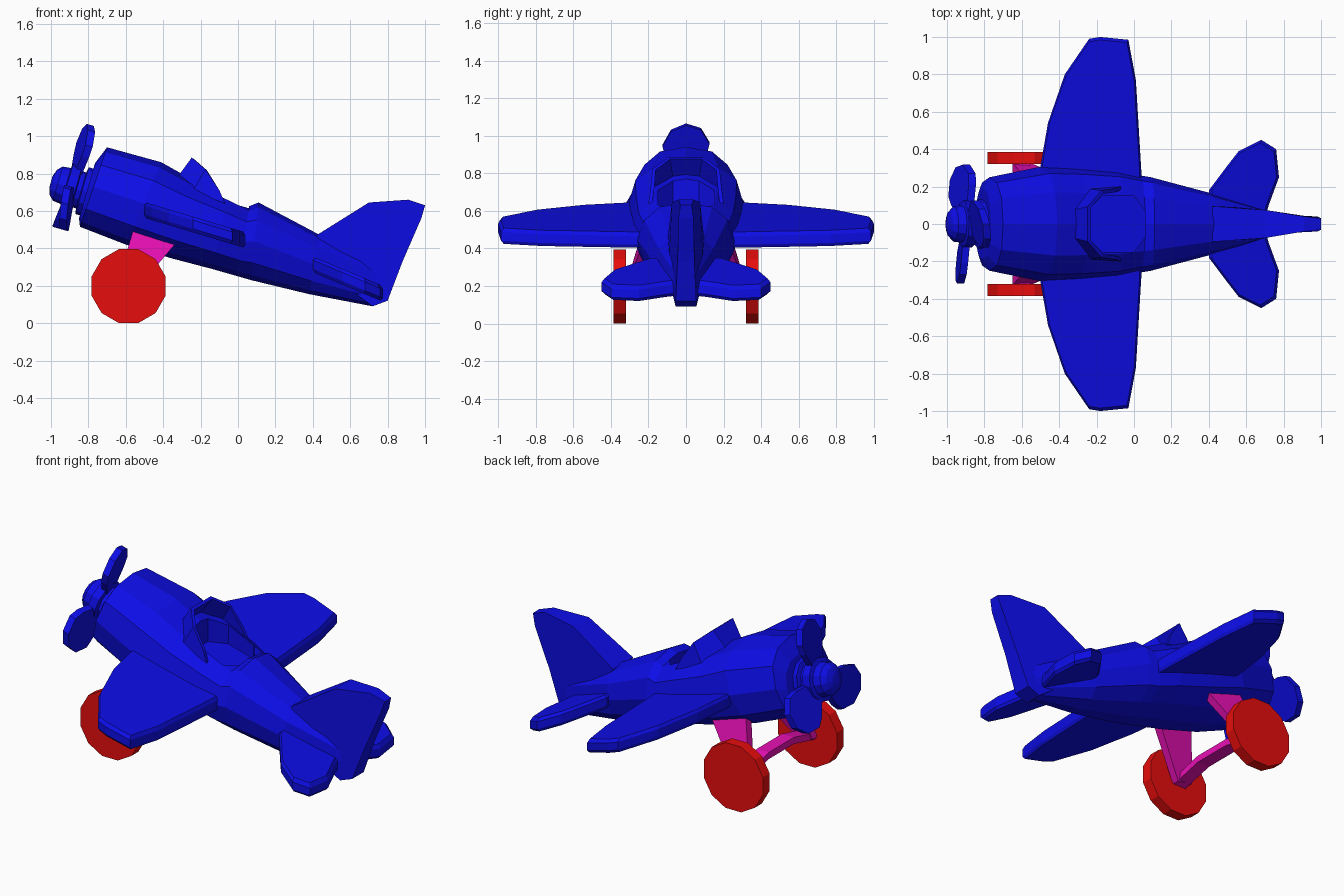
import bpy, bmesh, math
from mathutils import Vector as V

if "Cube" in bpy.data.objects:
    bpy.data.objects.remove(bpy.data.objects["Cube"])


def material(name, rgb):
    m = bpy.data.materials.new(name)
    m.diffuse_color = (*rgb, 1)
    m.use_nodes = True
    m.node_tree.nodes["Principled BSDF"].inputs["Base Color"].default_value = m.diffuse_color
    return m


BLUE = material("blue", (0.004, 0.004, 0.8))
RED = material("red", (0.8, 0.004, 0.004))
PINK = material("magenta", (0.8, 0.005, 0.46))


def loft(name, rings, mat, caps=True):
    """Skin a list of closed rings with equal point counts."""
    bm = bmesh.new()
    vs = [[bm.verts.new(p) for p in r] for r in rings]
    n = len(rings[0])
    for a, b in zip(vs, vs[1:]):
        for i in range(n):
            j = (i + 1) % n
            bm.faces.new((a[i], a[j], b[j], b[i]))
    if caps:
        bm.faces.new(vs[0])
        bm.faces.new(vs[-1])
    bmesh.ops.recalc_face_normals(bm, faces=bm.faces)
    me = bpy.data.meshes.new(name)
    bm.to_mesh(me)
    bm.free()
    me.materials.append(mat)
    ob = bpy.data.objects.new(name, me)
    bpy.context.collection.objects.link(ob)
    return ob


def plate(name, outline, height, h, side, mat, inset=0.93):
    """Chamfered flat surface lying on the slope z = height(x)."""
    cx = sum(p[0] for p in outline) / len(outline)
    cy = sum(p[1] for p in outline) / len(outline)
    rings = []
    for s, dz in ((inset, -h), (1, -h * 0.55), (1, h * 0.55), (inset, h)):
        ring = []
        for px, py in outline:
            x, y = cx + (px - cx) * s, cy + (py - cy) * s
            ring.append((x, y * side, height(x) + dz))
        rings.append(ring)
    return loft(name, rings, mat)


# Fuselage: tilted sections as (top x, top z, bottom x, bottom z, half width)
sections = [(-0.765, 0.855, -0.85, 0.56, 0.19), (-0.70, 0.94, -0.845, 0.515, 0.25),
            (-0.41, 0.86, -0.60, 0.42, 0.305), (-0.25, 0.77, -0.35, 0.345, 0.30),
            (-0.05, 0.68, -0.14, 0.29, 0.285), (0.06, 0.625, 0.0, 0.25, 0.26),
            (0.11, 0.645, 0.07, 0.23, 0.25), (0.44, 0.47, 0.38, 0.155, 0.165),
            (0.80, 0.30, 0.72, 0.09, 0.055)]


def rounded(v):
    return math.copysign(abs(v) ** 0.85, v) if abs(v) > 1e-6 else 0


rings = []
for tx, tz, bx, bz, w in sections:
    ring = []
    for k in range(12):
        c = rounded(math.cos(k * math.pi / 6))
        s = rounded(math.sin(k * math.pi / 6))
        ring.append(((tx + bx) / 2 + (tx - bx) / 2 * c, w * s,
                     (tz + bz) / 2 + (tz - bz) / 2 * c))
    rings.append(ring)
fuselage = loft("fuselage", rings, BLUE)

# Cockpit opening cut into the fuselage
hexagon = [(-0.25, -0.07), (-0.17, -0.15), (0.0, -0.15),
           (0.06, -0.07), (0.06, 0.07), (0.0, 0.15), (-0.17, 0.15), (-0.25, 0.07)]
cutter = loft("cockpit_cutter", [[(x, y, 0.55 - 0.28 * x) for x, y in hexagon],
                                 [(x, y, 1.2) for x, y in hexagon]], BLUE)
cutter.hide_render = True
cut = fuselage.modifiers.new("cockpit", 'BOOLEAN')
cut.operation = 'DIFFERENCE'
cut.solver = 'EXACT'
cut.object = cutter
bpy.context.view_layer.objects.active = fuselage
bpy.ops.object.modifier_apply(modifier=cut.name)
bpy.data.objects.remove(cutter)

# Windshield: three-panel open hood around the front of the cockpit
low = [(-0.07, 0.19, 0.64), (-0.24, 0.18, 0.70), (-0.32, 0.07, 0.77)]
high = [(-0.10, 0.18, 0.71), (-0.17, 0.17, 0.82), (-0.24, 0.09, 0.88)]


def both_sides(pts):
    return pts + [(x, -y, z) for x, y, z in reversed(pts)]


low, high = both_sides(low), both_sides(high)
me = bpy.data.meshes.new("windshield")
me.from_pydata(low + high, [], [(i, i + 6, i + 7, i + 1) for i in range(5)])
me.materials.append(BLUE)
shield = bpy.data.objects.new("windshield", me)
bpy.context.collection.objects.link(shield)
sol = shield.modifiers.new("thickness", 'SOLIDIFY')
sol.thickness = 0.02
sol.offset = 0

# Wings, tailplanes, wheels and legs on both sides
wing = [(-0.50, 0.18), (-0.50, 0.31), (-0.46, 0.54), (-0.37, 0.80), (-0.24, 0.99),
        (-0.18, 1.0), (-0.03, 0.985), (0.01, 0.77), (0.04, 0.27), (0.04, 0.18)]
tail = [(0.40, 0.05), (0.40, 0.18), (0.49, 0.30), (0.56, 0.39), (0.68, 0.45),
        (0.76, 0.40), (0.775, 0.25), (0.72, 0.10), (0.70, 0.03)]
for side, label in ((1, "left"), (-1, "right")):
    plate(label + "_wing", wing, lambda x: 0.455 - 0.30 * x, 0.042, side, BLUE, 0.96)
    plate(label + "_tailplane", tail, lambda x: 0.31 - 0.42 * (x - 0.41), 0.042, side, BLUE, 0.92)
    r = 0.197 / math.cos(math.pi / 12)
    loft(label + "_wheel",
         [[(-0.585 + r * math.cos((k + 0.5) * math.pi / 6), side * y,
            0.198 + r * math.sin((k + 0.5) * math.pi / 6)) for k in range(12)]
          for y in (0.32, 0.385)], RED)
    loft(label + "_leg",
         [[(-0.56, side * 0.23, 0.50), (-0.33, side * 0.23, 0.43),
           (-0.33, side * 0.18, 0.43), (-0.56, side * 0.18, 0.50)],
          [(-0.65, side * 0.325, 0.19), (-0.55, side * 0.325, 0.17),
           (-0.55, side * 0.28, 0.17), (-0.65, side * 0.28, 0.19)]], PINK)

# Axle, slightly raised in the middle
loft("axle", [[(-0.635, y, z - 0.02), (-0.555, y, z - 0.02),
               (-0.555, y, z + 0.02), (-0.635, y, z + 0.02)]
              for y, z in ((-0.32, 0.19), (-0.12, 0.24), (0.12, 0.24), (0.32, 0.19))], PINK)

# Tail fin: (x, z, half thickness)
fin = [(0.42, 0.47, 0.095), (0.70, 0.645, 0.075), (0.91, 0.66, 0.04), (1.0, 0.63, 0.03),
       (0.98, 0.56, 0.04), (0.88, 0.33, 0.045), (0.80, 0.12, 0.055),
       (0.72, 0.09, 0.055), (0.50, 0.25, 0.095)]
loft("tail_fin", [[(x, s * w, z) for x, z, w in fin] for s in (-1, 1)], BLUE)

# Propeller hub turned around the tilted nose axis
axis, up, across = V((-0.961, 0, 0.276)), V((0.276, 0, 0.961)), V((0, 1, 0))
nose = V((-0.805, 0, 0.70))
profile = [(-0.03, 0.13), (0.03, 0.13), (0.035, 0.10), (0.06, 0.10), (0.065, 0.125),
           (0.115, 0.125), (0.12, 0.10), (0.165, 0.095), (0.19, 0.07), (0.203, 0.03)]
loft("propeller_hub",
     [[nose + axis * d + (up * math.cos(k * math.pi / 6) + across * math.sin(k * math.pi / 6)) * r
       for k in range(12)] for d, r in profile], BLUE)

# Three paddle blades, slightly twisted
half = [(0.035, 0.05), (0.11, 0.18), (0.125, 0.24), (0.08, 0.32)]
blade = half + [(0, 0.35)] + [(-s, r) for s, r in reversed(half)]
for i in range(3):
    a = i * math.tau / 3
    out = up * math.cos(a) + across * math.sin(a)
    sidev = across * math.cos(a) - up * math.sin(a)
    loft("propeller_blade_%d" % (i + 1),
         [[nose + axis * (0.085 + t + 0.2 * s) + sidev * s + out * r for s, r in blade]
          for t in (-0.02, 0.02)], BLUE)
